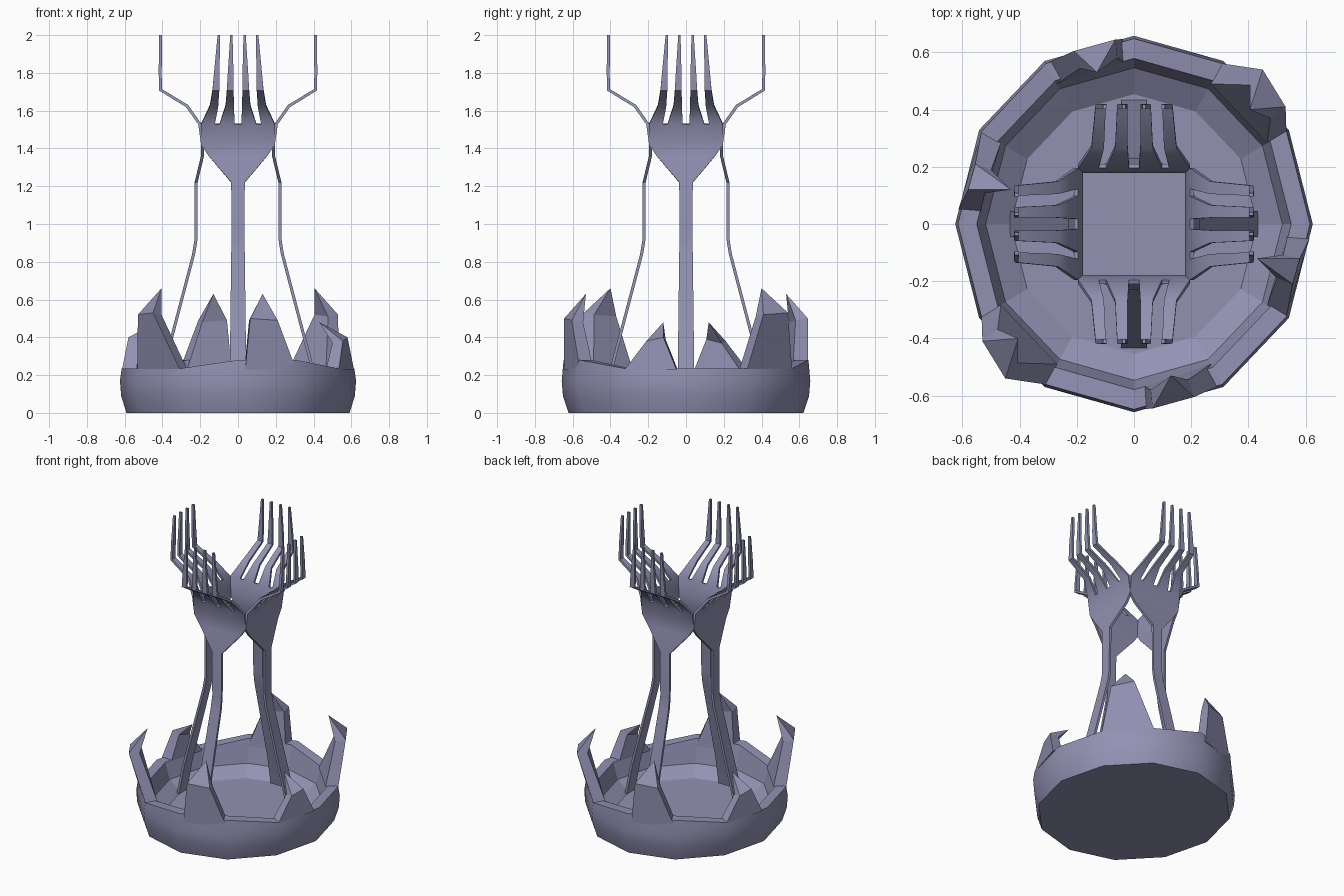
import bpy, bmesh
from math import sin, cos, pi, radians
from mathutils import Vector, Matrix

if "Cube" in bpy.data.objects:
    bpy.data.objects.remove(bpy.data.objects["Cube"])

RX, RY, N = 0.625, 0.658, 12

# dull violet metal
metal = bpy.data.materials.new("violet_metal")
metal.diffuse_color = (0.29, 0.285, 0.45, 1)
metal.use_nodes = True
metal.node_tree.nodes["Principled BSDF"].inputs["Base Color"].default_value = metal.diffuse_color


def finish(name, bm, angle, thickness=0):
    bmesh.ops.recalc_face_normals(bm, faces=bm.faces[:])
    me = bpy.data.meshes.new(name)
    bm.to_mesh(me)
    bm.free()
    me.materials.append(metal)
    ob = bpy.data.objects.new(name, me)
    bpy.context.collection.objects.link(ob)
    bpy.ops.object.select_all(action='DESELECT')
    ob.select_set(True)
    bpy.context.view_layer.objects.active = ob
    if thickness:
        mod = ob.modifiers.new("thickness", 'SOLIDIFY')
        mod.thickness = thickness
        mod.offset = 0
        bpy.ops.object.modifier_apply(modifier=mod.name)
    if angle:
        bpy.ops.object.shade_smooth_by_angle(angle=radians(angle))
    return ob


def rim_point(i, scale, z):
    a = 2 * pi * i / N
    return Vector((RX * scale * cos(a), RY * scale * sin(a), z))


def rim_z(i):
    # rim rises a little under the front and back shards
    return 0.28 if i % 6 in (3, 4) else 0.235


# twelve-sided bowl: bottom, bulging wall, rim, sloping inside, floor
bm = bmesh.new()
profile = [(0.945, 0), (0.99, 0.09), (1.0, 0.17), (0.985, None),
           (0.88, None), (0.83, 0.125), (0.69, 0.065)]
rings = [[bm.verts.new(rim_point(i, s, rim_z(i) if z is None else z))
          for i in range(N)] for s, z in profile]
for lo, hi in zip(rings, rings[1:]):
    for i in range(N):
        j = (i + 1) % N
        bm.faces.new((lo[i], lo[j], hi[j], hi[i]))
bm.faces.new(rings[0][::-1])
bm.faces.new(rings[-1])
bowl = finish("bowl", bm, 35)
# only the outer wall is smooth, the inside is faceted
for p in bowl.data.polygons:
    if p.index >= 3 * N:
        p.use_smooth = False


# broken shards on the rim: start and end rim index, two shoulders, tip
def shard(name, ends, shoulders, tip, turn):
    bm = bmesh.new()
    outer = [rim_point(e, 0.985, 0.23) for e in ends]
    inner = [rim_point(e, 0.86, 0.23) for e in ends]
    sh = [Vector(p) for p in shoulders]
    sh_in = [Vector((p.x * 0.90, p.y * 0.90, p.z - 0.01)) for p in sh]
    o0, o1, i0, i1, s0, s1, t0, t1, top = [
        bm.verts.new(p) for p in outer + inner + sh + sh_in + [Vector(tip)]]
    for f in ((o0, o1, s1, s0), (i1, i0, t0, t1), (o0, s0, t0, i0),
              (o1, i1, t1, s1), (o0, i0, i1, o1), (s0, s1, top),
              (t1, t0, top), (s0, top, t0), (s1, t1, top)):
        bm.faces.new(f)
    bm.transform(Matrix.Rotation(turn, 4, 'Z'))
    finish(name, bm, 0)


shards = [
    ("corner_shard", (7, 8), ((-0.53, -0.41, 0.52), (-0.45, -0.54, 0.53)),
     (-0.405, -0.40, 0.66)),
    ("front_shard", (9.12, 10), ((0.065, -0.645, 0.50), (0.21, -0.605, 0.49)),
     (0.13, -0.53, 0.63)),
    ("side_shard", (11, 11.85), ((0.555, -0.21, 0.38), (0.58, -0.12, 0.40)),
     (0.43, -0.12, 0.48)),
]
for nm, ends, sh, tip in shards:
    for k in range(2):
        shard(f"{nm}_{k + 1}", ends, sh, tip, k * pi)

# fork: handle and head rows (distance out, height, half width)
body = [(0.425, 0.07, 0.045), (0.385, 0.27, 0.043), (0.235, 0.84, 0.036),
        (0.222, 0.92, 0.034), (0.222, 1.22, 0.036), (0.188, 1.36, 0.155),
        (0.187, 1.42, 0.195), (0.203, 1.53, 0.195)]
cols = [-1, -0.63, -0.5, -0.09, 0.09, 0.5, 0.63, 1]
# tine rows: distance out, height, outer centre, inner centre, half width
tines = [(0.27, 1.625, 0.127, 0.044, 0.022), (0.41, 1.71, 0.117, 0.041, 0.018),
         (0.412, 1.80, 0.112, 0.039, 0.015), (0.410, 2.0, 0.102, 0.035, 0.006)]


def fork(name, turn):
    bm = bmesh.new()
    rows = [[bm.verts.new((hw * c, -r, z)) for c in cols] for r, z, hw in body]
    for lo, hi in zip(rows, rows[1:]):
        for a in range(7):
            bm.faces.new((lo[a], lo[a + 1], hi[a + 1], hi[a]))
    for t in range(4):
        pair = rows[-1][2 * t:2 * t + 2]
        for r, z, co, ci, hw in tines:
            c = (-co, -ci, ci, co)[t]
            new = [bm.verts.new((c - hw, -r, z)), bm.verts.new((c + hw, -r, z))]
            bm.faces.new((pair[0], pair[1], new[1], new[0]))
            pair = new
    bm.transform(Matrix.Rotation(turn, 4, 'Z'))
    finish(name, bm, 28, 0.016)


for k, side in enumerate(("front", "right", "back", "left")):
    fork(f"{side}_fork", k * pi / 2)
